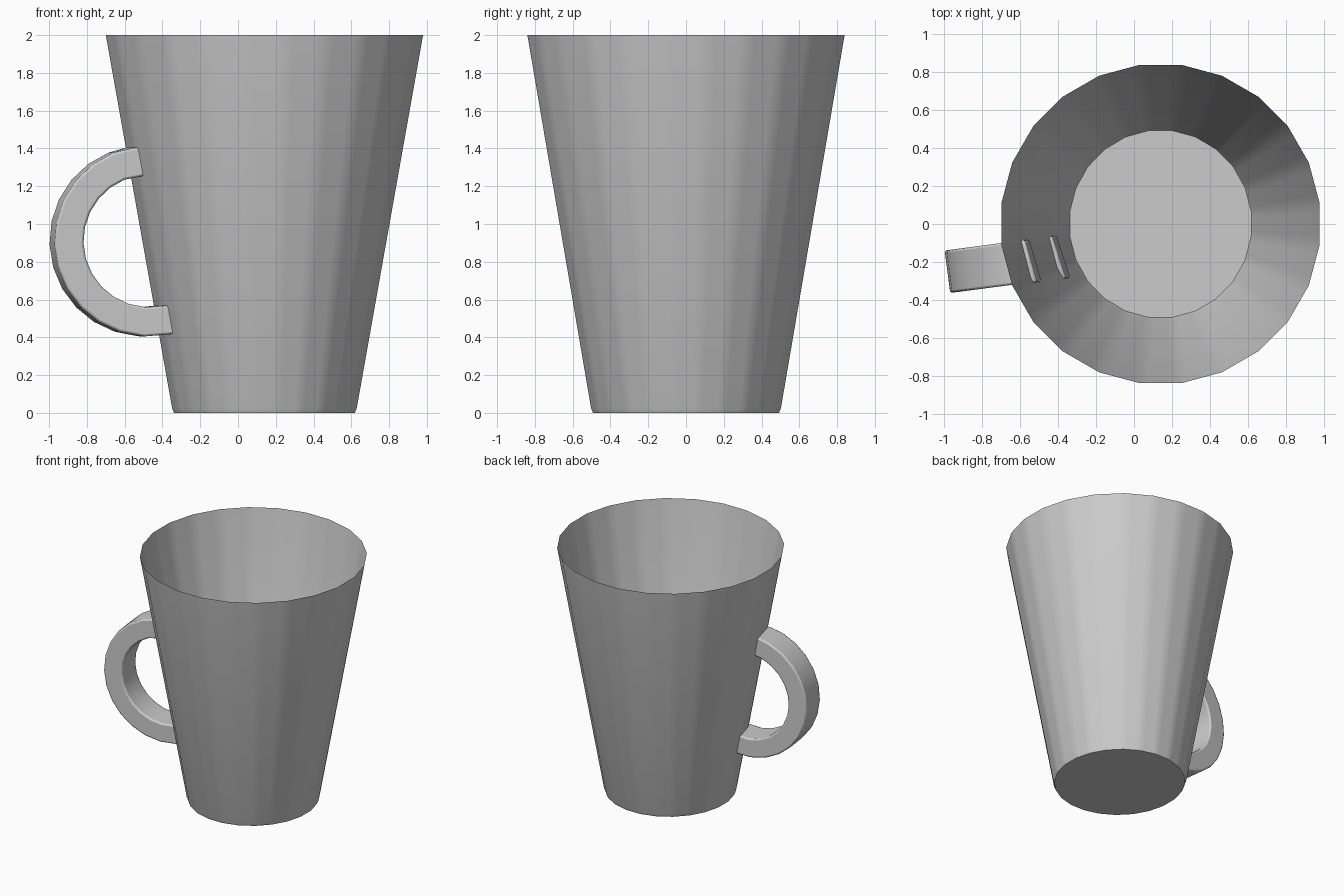
import bpy
import bmesh
from math import sin, cos, radians, sqrt
from mathutils import Vector

cube = bpy.data.objects.get("Cube")
if cube:
    bpy.data.objects.remove(cube, do_unlink=True)

CUP_X = 0.14
SIDES = 24

grey = bpy.data.materials.new("plain grey")
grey.use_nodes = True
grey.diffuse_color = (0.6, 0.6, 0.6, 1)
grey.node_tree.nodes["Principled BSDF"].inputs["Base Color"].default_value = (0.6, 0.6, 0.6, 1)


def finish(bm, name):
    """Turn a bmesh into a linked grey object."""
    bmesh.ops.recalc_face_normals(bm, faces=bm.faces)
    mesh = bpy.data.meshes.new(name)
    bm.to_mesh(mesh)
    bm.free()
    mesh.materials.append(grey)
    obj = bpy.data.objects.new(name, mesh)
    bpy.context.collection.objects.link(obj)
    return obj


def smooth(obj):
    bpy.ops.object.select_all(action="DESELECT")
    obj.select_set(True)
    bpy.context.view_layer.objects.active = obj
    bpy.ops.object.shade_smooth_by_angle(angle=radians(35))


def bridge(bm, rings, closed=True):
    """Join consecutive rings of vertices with quads."""
    n = len(rings[0])
    for a, b in zip(rings, rings[1:]):
        for i in range(n):
            j = (i + 1) % n
            bm.faces.new((a[i], a[j], b[j], b[i]))


# Cup: one thin tapered shell; extra columns keep the facets flat with soft corners
def cup_ring(bm, rx, ry, z):
    corners = []
    for k in range(SIDES):
        a = radians(7.5 + 360 * k / SIDES)
        corners.append(Vector((CUP_X + rx * cos(a), ry * sin(a), z)))
    ring = []
    for k, p in enumerate(corners):
        q = corners[(k + 1) % SIDES]
        ring += [bm.verts.new(p.lerp(q, t)) for t in (0, 0.22, 0.78)]
    return ring


bm = bmesh.new()
profile = [(0.847, 0.847, 2.0), (0.493, 0.507, 0.025), (0.483, 0.497, 0.0)]
rings = [cup_ring(bm, *p) for p in profile]
bridge(bm, rings)
bm.faces.new(rings[-1])
cup = finish(bm, "cup")
smooth(cup)


# Handle: a rectangular section swept round an arc, with ends let into the wall
HUB_X, HUB_Z = -0.48, 0.91
ALONG = Vector((0.991, 0.13, 0))
ACROSS = Vector((0.13, -0.991, 0))
TIP = Vector((-0.97, -0.25, 0))


def wall_x(y, z):
    """Inner x position of the cup wall at a given y and z."""
    r = 0.495 + 0.172 * z - 0.015
    return CUP_X - sqrt(r * r - y * y)


def handle_ring(bm, degrees, is_end):
    a = radians(degrees)
    ring = []
    for r, side in ((0.505, -1), (0.505, 1), (0.35, 1), (0.35, -1)):
        reach = HUB_X + r * cos(a) - TIP.x
        p = TIP + ALONG * reach + ACROSS * (side * 0.113)
        p.z = HUB_Z + r * sin(a)
        if is_end:
            p.x = wall_x(p.y, p.z)
        ring.append(bm.verts.new(p))
    return ring


bm = bmesh.new()
angles = [98] + list(range(112, 270, 14)) + [268, 283]
rings = [handle_ring(bm, d, d in (98, 283)) for d in angles]
bridge(bm, rings)
bm.faces.new(rings[0])
bm.faces.new(rings[-1])
handle = finish(bm, "handle")
bevel = handle.modifiers.new("soft edges", "BEVEL")
bevel.width = 0.012
bevel.segments = 2
bevel.limit_method = "ANGLE"
bevel.angle_limit = radians(45)
smooth(handle)
